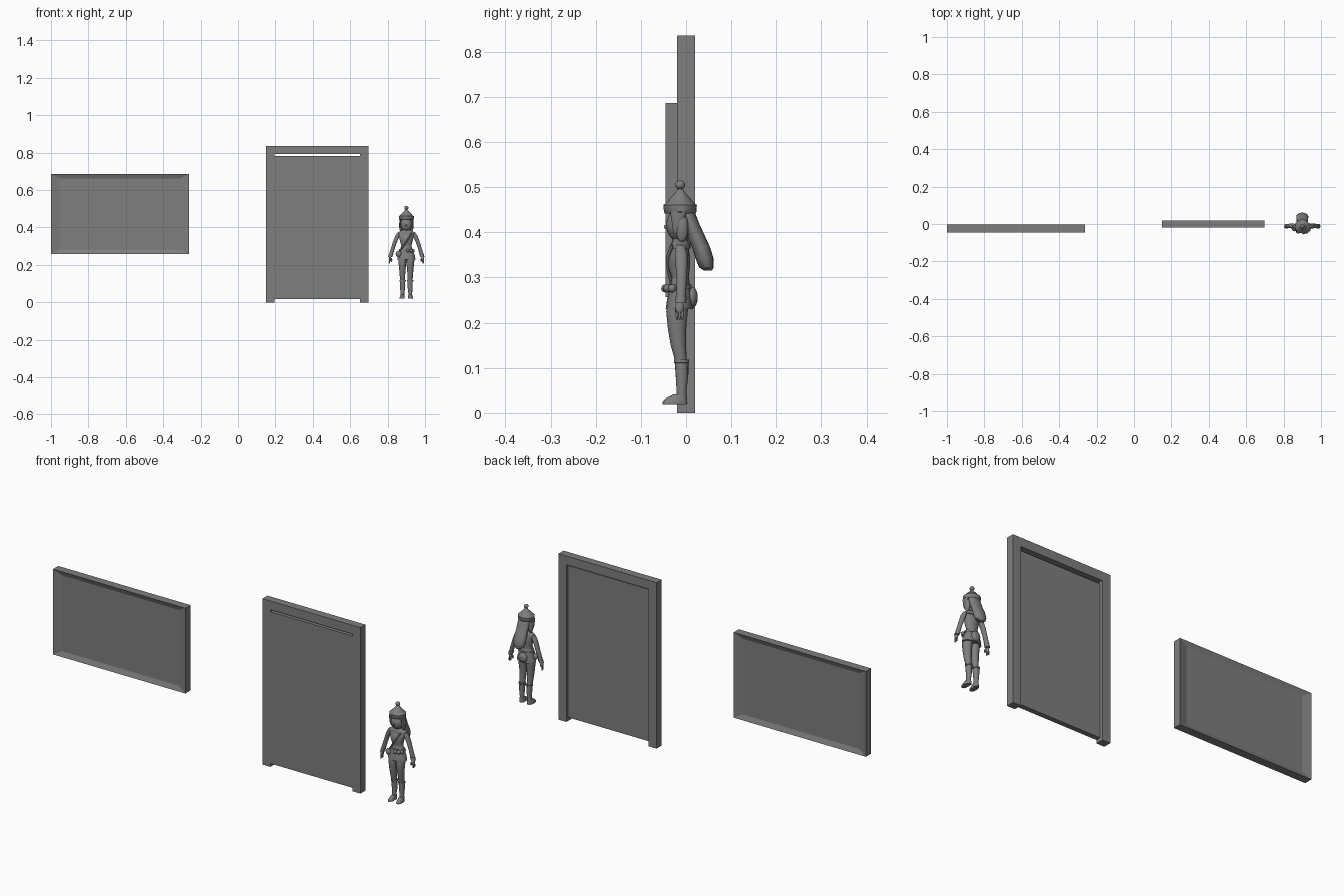
import bpy, bmesh, math
from mathutils import Vector

cube = bpy.data.objects.get("Cube")
if cube:
    bpy.data.objects.remove(cube, do_unlink=True)

grey = bpy.data.materials.new("plain grey")
grey.use_nodes = True
tone = (0.21, 0.21, 0.21, 1)
grey.diffuse_color = tone
grey.node_tree.nodes["Principled BSDF"].inputs["Base Color"].default_value = tone

MM = 0.001                                # figure is measured in thousandths
ORIGIN = Vector((0.9, -0.013, 0))         # axis of the standing figure


def finish(name, bm, smooth=True):
    bmesh.ops.recalc_face_normals(bm, faces=bm.faces[:])
    mesh = bpy.data.meshes.new(name)
    bm.to_mesh(mesh)
    bm.free()
    mesh.materials.append(grey)
    obj = bpy.data.objects.new(name, mesh)
    bpy.context.collection.objects.link(obj)
    if smooth:
        bpy.ops.object.select_all(action="DESELECT")
        obj.select_set(True)
        bpy.context.view_layer.objects.active = obj
        bpy.ops.object.shade_smooth_by_angle(angle=math.radians(40))
    return obj


def box(bm, lo, hi):
    lo, hi = Vector(lo), Vector(hi)
    verts = bmesh.ops.create_cube(bm, size=1)["verts"]
    for v in verts:
        v.co = (lo + hi) / 2 + v.co * (hi - lo)
    return verts


def loft(name, rings, side=1, sides=16):
    """Skin horizontal ellipses given as (x, y, z, half width, half depth)."""
    bm = bmesh.new()
    loops = []
    for x, y, z, rx, ry in rings:
        loop = []
        for i in range(sides):
            a = math.tau * i / sides
            p = Vector((side * (x + rx * math.cos(a)), y + ry * math.sin(a), z))
            loop.append(bm.verts.new(ORIGIN + p * MM))
        loops.append(loop)
    for a, b in zip(loops, loops[1:]):
        for i in range(sides):
            j = (i + 1) % sides
            bm.faces.new((a[i], a[j], b[j], b[i]))
    bm.faces.new(loops[0])
    bm.faces.new(loops[-1])
    return finish(name, bm)


def ball(name, centre, radii):
    bm = bmesh.new()
    bmesh.ops.create_uvsphere(bm, u_segments=16, v_segments=10, radius=1)
    for v in bm.verts:
        v.co = ORIGIN + (Vector(centre) + v.co * Vector(radii)) * MM
    return finish(name, bm)


# Window: a slab whose front and back are inset and pushed inward
bm = bmesh.new()
box(bm, (-1, -0.045, 0.257), (-0.262, -0.004, 0.687))
bm.normal_update()
for face in [f for f in bm.faces if abs(f.normal.y) > 0.9]:
    bmesh.ops.inset_individual(bm, faces=[face], thickness=0.034, depth=-0.01)
    mid = face.calc_center_median().x
    for v in face.verts:
        v.co.x = mid + (v.co.x - mid) * 0.94
finish("window", bm, False)

# Door frame: arch-shaped outline extruded in depth
bm = bmesh.new()
x0, x1, top, w = 0.15, 0.697, 0.836, 0.044
outline = [(x0, 0), (x0, top), (x1, top), (x1, 0),
           (x1 - w, 0), (x1 - w, top - w), (x0 + w, top - w), (x0 + w, 0)]
face = bm.faces.new([bm.verts.new((x, -0.02, z)) for x, z in outline])
moved = bmesh.ops.extrude_face_region(bm, geom=[face], use_keep_orig=True)["geom"]
for v in moved:
    if isinstance(v, bmesh.types.BMVert):
        v.co.y = 0.02
finish("door_frame", bm, False)

# Door leaf: flush at the front, recessed at the back
bm = bmesh.new()
box(bm, (x0 + w, -0.02, 0.017), (x1 - w, 0.005, 0.782))
finish("door_leaf", bm, False)

# Torso, neck and flared tunic
loft("torso", [(0, 0, 262, 38, 20), (0, 0, 300, 27, 19), (0, -3, 328, 34, 25),
               (0, -2, 346, 38, 24), (0, 1, 364, 43, 18), (0, 2, 378, 20, 13),
               (0, 0, 400, 11, 11)])
loft("tunic_skirt", [(0, -2, 230, 49, 30), (0, -1, 252, 45, 28),
                     (0, 0, 276, 36, 23), (0, 0, 300, 27, 19)])
loft("belt", [(0, 0, 274, 41, 26), (0, 0, 284, 39, 25)])
loft("shoulder_cape", [(0, 1, 364, 50, 22), (0, 1, 372, 48, 22), (0, 0, 386, 22, 16)])

# Head, face and hair
ball("head", (0, 0, 416), (32, 31, 37))
ball("nose", (0, -31, 412), (4, 5, 5))
for side in (-1, 1):
    tag = "left" if side > 0 else "right"
    ball(tag + "_side_hair", (side * 29, 4, 410), (10, 14, 32))
loft("long_hair", [(0, 62, 315, 10, 8), (0, 58, 322, 24, 16), (0, 54, 342, 32, 20),
                   (0, 46, 368, 32, 20), (0, 34, 394, 30, 20), (0, 24, 420, 31, 18),
                   (0, 14, 446, 30, 18)])

# Pointed helmet with rim, knob and cheek guards
loft("helmet", [(0, 0, 442, 36, 34), (0, 0, 446, 40, 36), (0, 0, 461, 40, 37),
                (0, 0, 463, 36, 33), (0, 0, 475, 25, 23), (0, 0, 488, 12, 11),
                (0, 0, 497, 5, 5)])
ball("helmet_knob", (0, 0, 505), (11, 11, 10))
for side in (-1, 1):
    tag = "left" if side > 0 else "right"
    loft(tag + "_cheek_guard", [(29, -10, 396, 3, 4), (33, -7, 412, 4, 10),
                                (34, -4, 446, 4, 18)], side)

    # Arms with cuffs, hands and fingers
    loft(tag + "_arm", [(84, 1, 244, 8, 9), (80, 2, 262, 11, 11), (71, 3, 292, 10, 11),
                        (60, 3, 325, 11, 13), (49, 2, 352, 12, 14), (41, 1, 370, 8, 10)], side)
    loft(tag + "_cuff", [(86, 1, 243, 11, 12), (81, 2, 258, 12, 12)], side)
    ball(tag + "_hand", (side * 87, -1, 232), (7, 10, 14))
    for i in range(3):
        ball(tag + "_finger", (side * (89 + i), i * 6 - 7, 217), (3, 3, 11))
    ball(tag + "_thumb", (side * 79, -7, 226), (4, 4, 10))

    # Legs, boots with turned cuffs, feet
    loft(tag + "_leg", [(20, 4, 95, 11, 11), (20, 0, 125, 14, 14), (21, -4, 150, 15, 17),
                        (21, -7, 185, 18, 20), (21, -7, 225, 22, 24), (19, -3, 255, 20, 21)], side)
    loft(tag + "_boot", [(21, 3, 20, 12, 13), (21, 3, 48, 10, 11), (20, 4, 85, 14, 14),
                         (20, 3, 110, 14, 15), (20, 3, 112, 17, 17), (20, 3, 118, 17, 17)], side)
    loft(tag + "_foot", [(23, -13, 19, 13, 26), (23, -13, 24, 14, 26),
                         (22, -9, 34, 11, 21), (21, -2, 42, 9, 13)], side)

# Pouches on the belt and satchel at the back
for i, x in enumerate((8, 24, 36)):
    ball("belt_pouch", (x, (-33, -28, -18)[i], 276), (9, 9, 9))
ball("hip_pouch", (-40, -12, 258), (17, 14, 17))
ball("back_satchel", (0, 26, 256), (23, 13, 24))

# Strap running across the chest from shoulder to hip
curve = bpy.data.curves.new("chest_strap", "CURVE")
curve.dimensions = "3D"
curve.bevel_depth = 0.004
curve.bevel_resolution = 1
spline = curve.splines.new("POLY")
path = [(30, -18, 372), (14, -28, 345), (-6, -26, 315), (-24, -20, 290), (-38, -14, 270)]
spline.points.add(len(path) - 1)
for point, p in zip(spline.points, path):
    point.co = (*(ORIGIN + Vector(p) * MM), 1)
curve.materials.append(grey)
strap = bpy.data.objects.new("chest_strap", curve)
bpy.context.collection.objects.link(strap)
